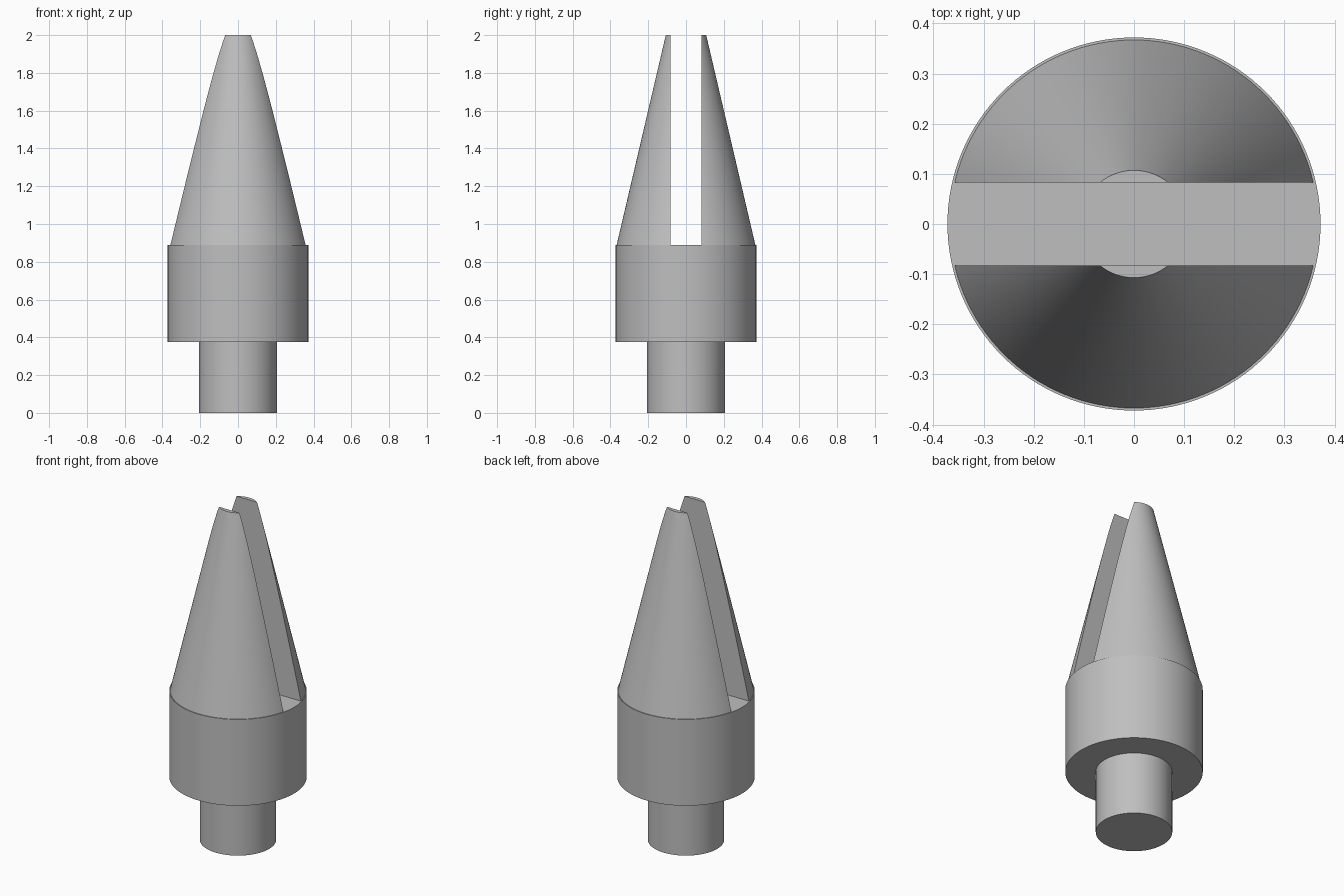
import bpy, bmesh, math
from mathutils import Matrix, Vector

cube = bpy.data.objects.get("Cube")
if cube:
    bpy.data.objects.remove(cube, do_unlink=True)

SEGMENTS = 128
SHANK_TOP, COLLAR_TOP, TIP = 0.375, 0.89, 2.0
HALF_SLOT = 0.083

# Single plain grey
grey = bpy.data.materials.new("plain grey")
grey.use_nodes = True
colour = (0.52, 0.52, 0.52, 1)
grey.diffuse_color = colour
grey.node_tree.nodes["Principled BSDF"].inputs["Base Color"].default_value = colour


def turned(bottom, top, r_bottom, r_top):
    """Closed round section between two heights."""
    bm = bmesh.new()
    bmesh.ops.create_cone(
        bm, cap_ends=True, segments=SEGMENTS, radius1=r_bottom, radius2=r_top,
        depth=top - bottom, matrix=Matrix.Translation((0, 0, (bottom + top) / 2)))
    return bm


def finish(bm, name):
    bmesh.ops.recalc_face_normals(bm, faces=bm.faces[:])
    mesh = bpy.data.meshes.new(name)
    bm.to_mesh(mesh)
    bm.free()
    mesh.materials.append(grey)
    obj = bpy.data.objects.new(name, mesh)
    bpy.context.collection.objects.link(obj)
    bpy.ops.object.select_all(action='DESELECT')
    obj.select_set(True)
    bpy.context.view_layer.objects.active = obj
    bpy.ops.object.shade_smooth_by_angle(angle=math.radians(30))


# Shank and collar
finish(turned(0, SHANK_TOP, 0.207, 0.207), "shank")
finish(turned(SHANK_TOP, COLLAR_TOP, 0.372, 0.372), "collar")

# Two tapered prongs, each a cone trimmed flat along the slot
for name, side in (("front_prong", -1), ("back_prong", 1)):
    bm = turned(COLLAR_TOP, TIP, 0.367, 0.107)
    cut = bmesh.ops.bisect_plane(
        bm, geom=bm.verts[:] + bm.edges[:] + bm.faces[:],
        plane_co=Vector((0, side * HALF_SLOT, 0)),
        plane_no=Vector((0, side, 0)), clear_inner=True)
    rim = [e for e in cut["geom_cut"] if isinstance(e, bmesh.types.BMEdge)]
    bmesh.ops.contextual_create(bm, geom=rim)
    finish(bm, name)
